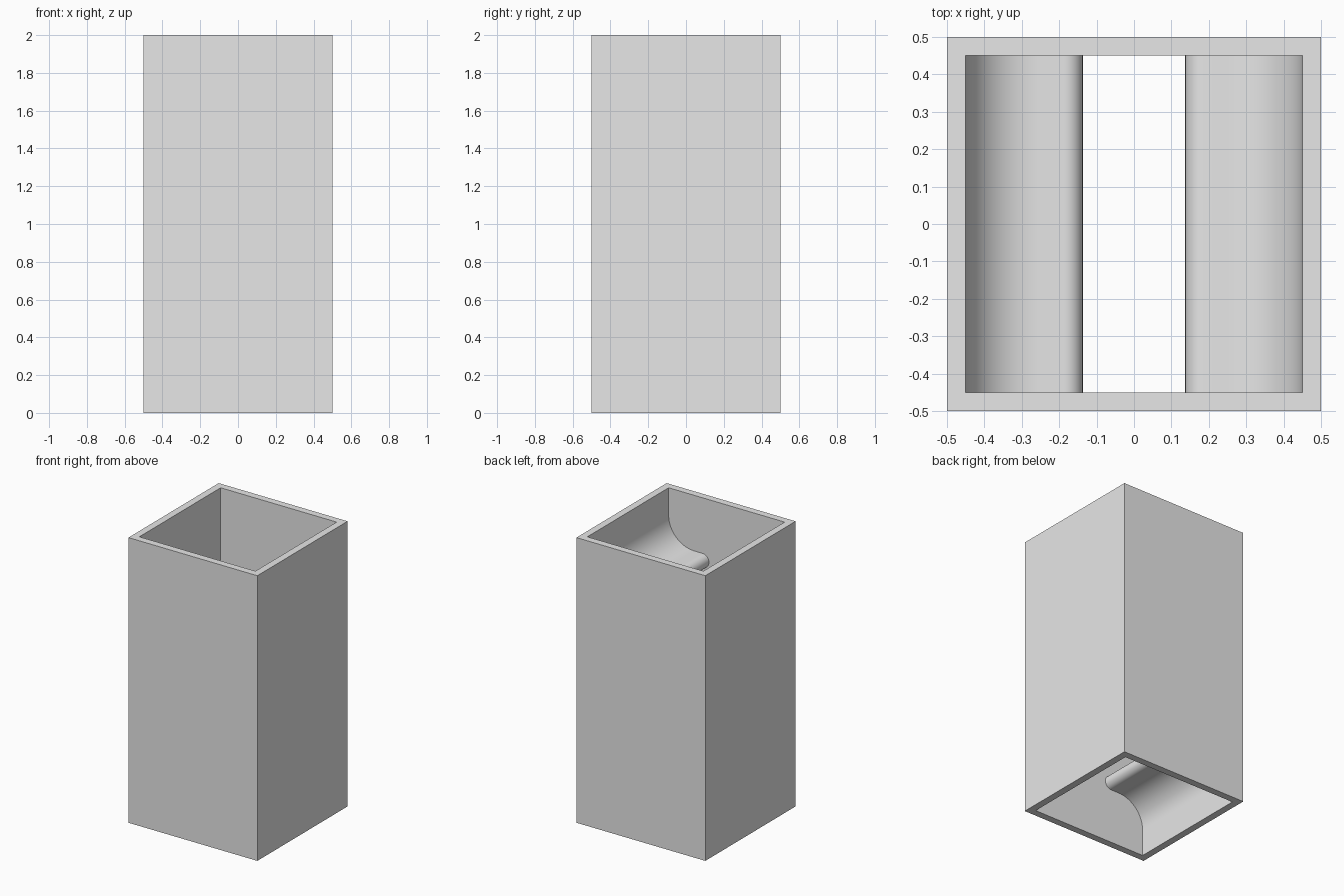
import bpy
import bmesh
from math import cos, sin, pi
from mathutils import Matrix

cube = bpy.data.objects.get("Cube")
if cube:
    bpy.data.objects.remove(cube, do_unlink=True)

HALF, WALL, HEIGHT = 0.5, 0.05, 2.0
INNER = HALF - WALL
FILLET, TIP = 0.2, 0.05        # wall fillet radius, rounded lip radius
REACH = 0.313                  # how far a shelf stands out from the wall
UPPER_Z, LOWER_Z = 1.56, 0.44  # shelf centre heights

grey = bpy.data.materials.new("light grey")
grey.use_nodes = True
grey.diffuse_color = (0.8, 0.8, 0.8, 1)
grey.node_tree.nodes["Principled BSDF"].inputs["Base Color"].default_value = (0.8, 0.8, 0.8, 1)


def add_object(name, bm):
    bmesh.ops.recalc_face_normals(bm, faces=bm.faces)
    mesh = bpy.data.meshes.new(name)
    bm.to_mesh(mesh)
    bm.free()
    mesh.materials.append(grey)
    obj = bpy.data.objects.new(name, mesh)
    bpy.context.collection.objects.link(obj)
    return obj


def arc(cx, cz, r, start, end, steps=24):
    angles = [start + (end - start) * i / steps for i in range(steps + 1)]
    return [(cx + r * cos(a), cz + r * sin(a)) for a in angles]


# Open square tube
bm = bmesh.new()
rings = []
for half, z in ((HALF, 0), (HALF, HEIGHT), (INNER, HEIGHT), (INNER, 0)):
    rings.append([bm.verts.new((sx * half, sy * half, z))
                  for sx, sy in ((-1, -1), (1, -1), (1, 1), (-1, 1))])
for k in range(4):
    a, b = rings[k], rings[(k + 1) % 4]
    for i in range(4):
        j = (i + 1) % 4
        bm.faces.new((a[i], a[j], b[j], b[i]))
add_object("square_tube", bm)


# Shelf with filleted roots and a rounded lip, on the +x wall (side=1) or -x wall
def add_shelf(name, side, z):
    root = INNER - FILLET
    lip = INNER - REACH + TIP
    rise = TIP + FILLET
    profile = arc(root, rise, FILLET, 0, -pi / 2)
    profile += arc(lip, 0, TIP, pi / 2, 3 * pi / 2)
    profile += arc(root, -rise, FILLET, pi / 2, 0)
    bm = bmesh.new()
    face = bm.faces.new([bm.verts.new((side * x, -INNER, z + dz)) for x, dz in profile])
    moved = bmesh.ops.extrude_face_region(bm, geom=[face])["geom"]
    verts = [v for v in moved if isinstance(v, bmesh.types.BMVert)]
    bmesh.ops.transform(bm, matrix=Matrix.Translation((0, 2 * INNER, 0)), verts=verts)
    # The ends lie against the tube walls, so only the curved skin is kept
    hidden = [f for f in bm.faces if len(f.verts) > 4]
    bmesh.ops.delete(bm, geom=hidden, context="FACES")
    obj = add_object(name, bm)
    bpy.ops.object.select_all(action="DESELECT")
    obj.select_set(True)
    bpy.context.view_layer.objects.active = obj
    bpy.ops.object.shade_smooth_by_angle(angle=pi / 6)


add_shelf("upper_shelf", 1, UPPER_Z)
add_shelf("lower_shelf", -1, LOWER_Z)
